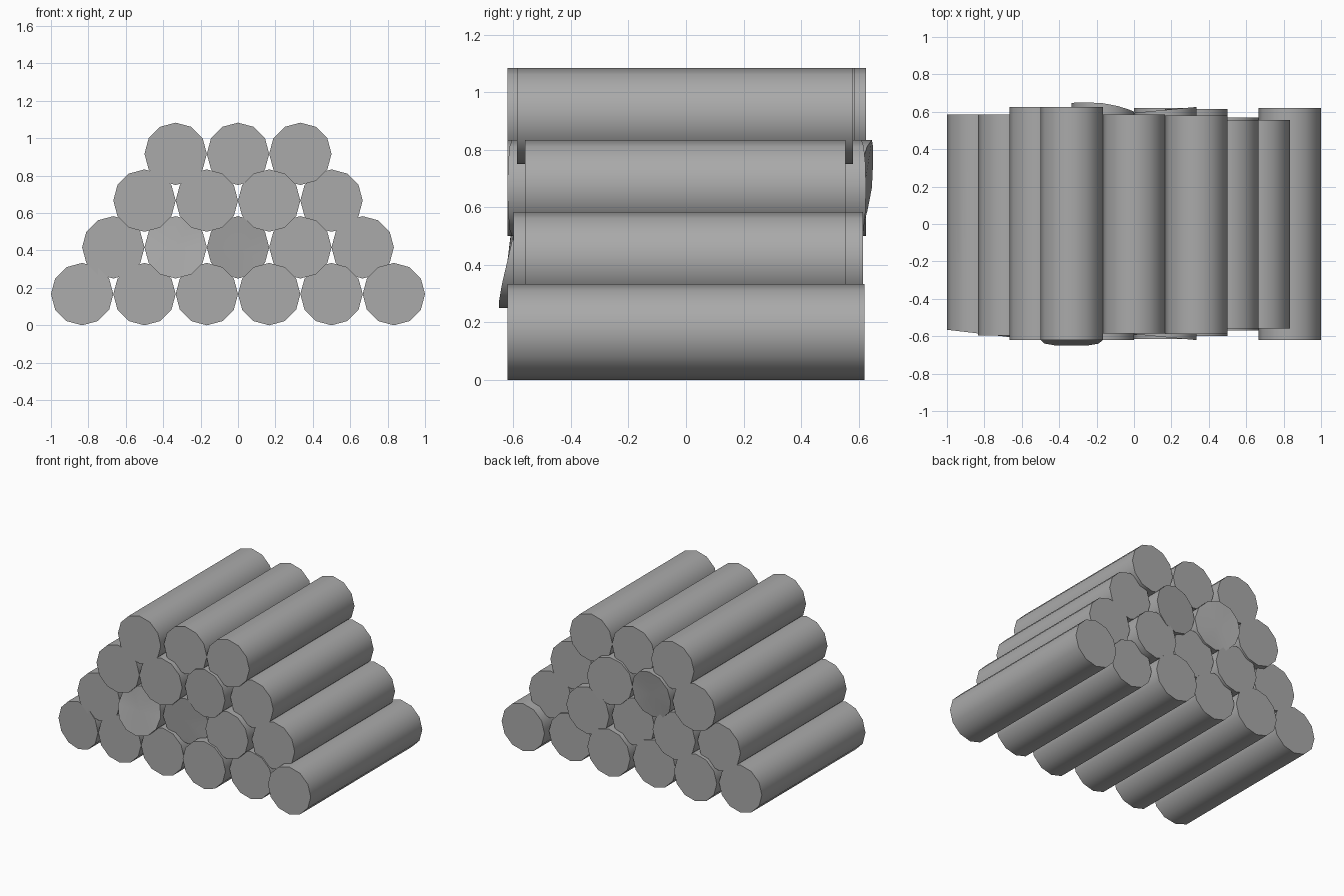
import bpy, bmesh, math
from mathutils import Matrix

cube = bpy.data.objects.get("Cube")
if cube:
    bpy.data.objects.remove(cube, do_unlink=True)

R = 1 / 6          # log radius
ROW_STEP = 0.25    # height between rows

mat = bpy.data.materials.new("plain_grey")
mat.use_nodes = True
GREY = (0.4, 0.4, 0.4, 1)
mat.diffuse_color = GREY
mat.node_tree.nodes["Principled BSDF"].inputs["Base Color"].default_value = GREY

# Front and back reach of each log, row by row from the ground, -x to +x
ROWS = [
    [(.585, .585), (.60, .61), (.60, .59), (.615, .62), (.57, .57), (.62, .62)],
    [(.595, .585), (.62, .61), (.575, .585), (.60, .615), (.56, .555)],
    [(.62, .625), (.62, .62), (.605, .61), (.56, .555)],
    [(.62, .625), (.585, .585), (.588, .58)],
]

# Skewed sawn ends: (row, index, end sign) -> outward slope along x and z, in units of radius
SKEW = {
    (1, 1, -1): (0, -.03),
    (2, 1, 1): (-.02, .02),
    (1, 2, -1): (-.015, .015),
    (0, 0, -1): (.015, 0),
    (2, 2, -1): (.012, 0),
    (2, 2, 1): (.012, 0),
}


def make_log(row, i, x, z, front, back):
    bm = bmesh.new()
    bmesh.ops.create_cone(bm, cap_ends=True, cap_tris=True, segments=12,
                          radius1=R, radius2=R, depth=2,
                          matrix=Matrix.Rotation(math.pi / 2, 4, 'X'))
    for v in bm.verts:
        side = 1 if v.co.y > 0 else -1
        sx, sz = SKEW.get((row, i, side), (0, 0))
        lean = (v.co.x * sx + v.co.z * sz) / R
        reach = (back if side > 0 else front) + max(-.02, min(.03, lean * 1.3))
        v.co.y = side * reach
    bmesh.ops.recalc_face_normals(bm, faces=bm.faces)
    name = f"log_row{row + 1}_{i + 1}"
    mesh = bpy.data.meshes.new(name)
    bm.to_mesh(mesh)
    bm.free()
    mesh.materials.append(mat)
    obj = bpy.data.objects.new(name, mesh)
    obj.location = (x, 0, z)
    bpy.context.collection.objects.link(obj)
    return obj


# Stack the pile, each row one log shorter
logs = []
for row, reaches in enumerate(ROWS):
    for i, (front, back) in enumerate(reaches):
        x = (2 * i - len(reaches) + 1) * R
        logs.append(make_log(row, i, x, R + row * ROW_STEP, front, back))

# Smooth bark, sharp sawn ends
bpy.ops.object.select_all(action='DESELECT')
for log in logs:
    log.select_set(True)
bpy.context.view_layer.objects.active = logs[0]
bpy.ops.object.shade_smooth_by_angle(angle=math.radians(40))
